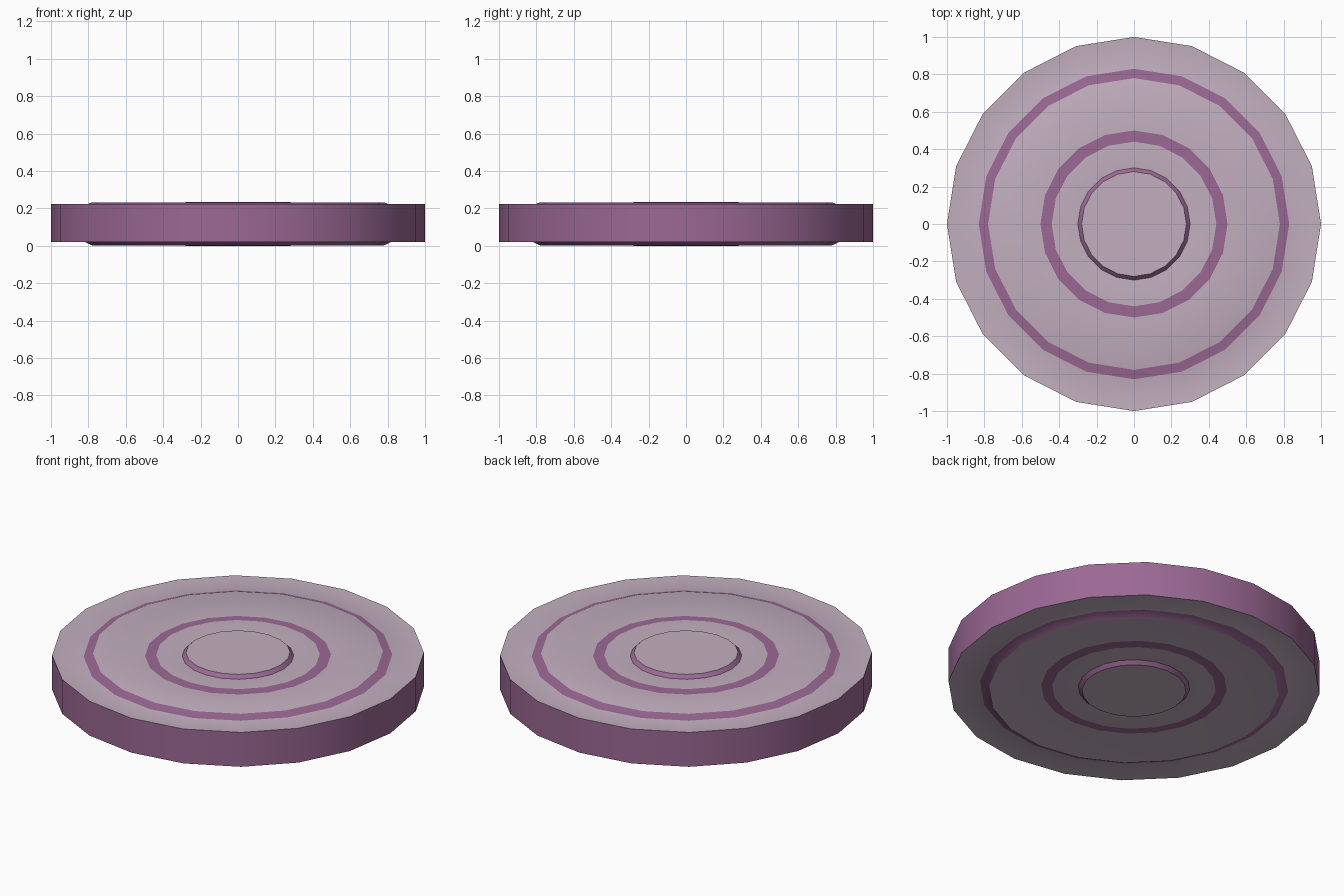
import bpy
import bmesh
from math import cos, sin, tau, radians

if "Cube" in bpy.data.objects:
    bpy.data.objects.remove(bpy.data.objects["Cube"])

SIDES = 20


def material(name, color):
    m = bpy.data.materials.new(name)
    m.diffuse_color = color
    m.use_nodes = True
    m.node_tree.nodes["Principled BSDF"].inputs["Base Color"].default_value = m.diffuse_color
    return m


purple = material("purple", (0.33, 0.14, 0.30, 1))
grey = material("pale_mauve", (0.54, 0.43, 0.52, 1))

# Lathe profile (radius, z) from the bottom centre out, up the rim and back in.
# The third value is the material of the band leading to the next point:
# 0 = purple wall or ring, 1 = pale face.
profile = [
    (0.00, 0.000, 1), (0.28, 0.000, 0), (0.30, 0.020, 1),
    (0.44, 0.018, 0), (0.50, 0.022, 1),
    (0.78, 0.002, 0), (0.83, 0.026, 1),
    (1.00, 0.020, 0), (1.00, 0.224, 1),
    (0.83, 0.214, 0), (0.78, 0.232, 1),
    (0.50, 0.216, 0), (0.44, 0.220, 1),
    (0.30, 0.213, 0), (0.28, 0.233, 1), (0.00, 0.233, 1),
]

# Round disc with concentric stepped rings on both faces
bm = bmesh.new()
rings = []
for r, z, _ in profile:
    if r == 0:
        rings.append([bm.verts.new((0, 0, z))] * SIDES)
    else:
        rings.append([bm.verts.new((r * cos(tau * i / SIDES), r * sin(tau * i / SIDES), z))
                      for i in range(SIDES)])
for (lower, upper), (_, _, mat) in zip(zip(rings, rings[1:]), profile):
    for i in range(SIDES):
        j = (i + 1) % SIDES
        corners = dict.fromkeys((lower[i], lower[j], upper[j], upper[i]))
        bm.faces.new(list(corners)).material_index = mat
bmesh.ops.recalc_face_normals(bm, faces=bm.faces)

mesh = bpy.data.meshes.new("ringed_disc")
bm.to_mesh(mesh)
bm.free()
mesh.materials.append(purple)
mesh.materials.append(grey)
disc = bpy.data.objects.new("ringed_disc", mesh)
bpy.context.collection.objects.link(disc)

# Smooth rim wall with crisp edges
bpy.context.view_layer.objects.active = disc
disc.select_set(True)
bpy.ops.object.shade_smooth_by_angle(angle=radians(30))
